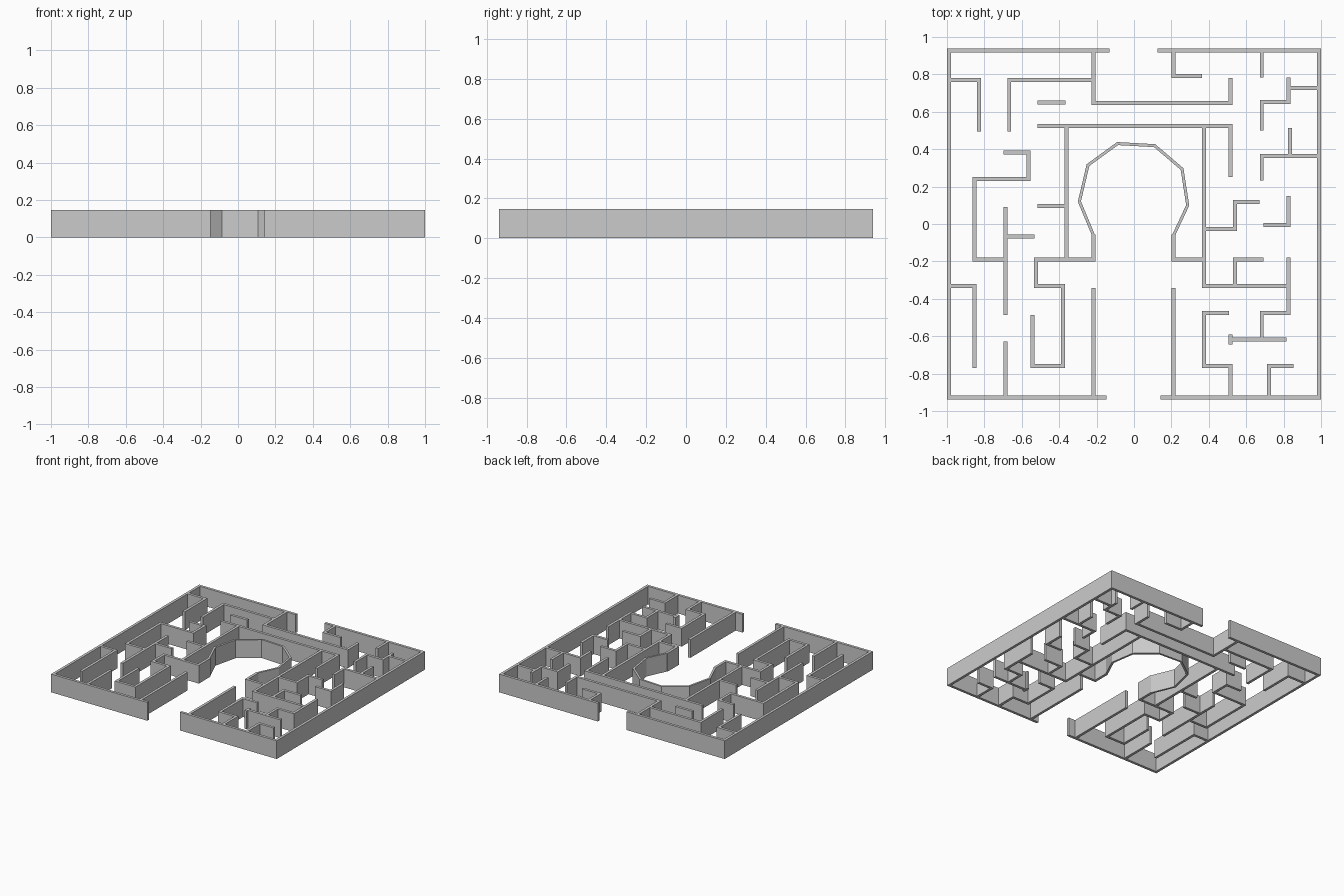
import bpy, bmesh
from mathutils import Vector

if "Cube" in bpy.data.objects:
    bpy.data.objects.remove(bpy.data.objects["Cube"])

H = 0.146      # wall height
T = 0.0213     # wall thickness


def add_strip(bm, pts, t):
    """Mitred wall of thickness t along a centre line."""
    pts = [Vector(p) for p in pts]
    dirs = [(b - a).normalized() for a, b in zip(pts, pts[1:])]
    rings = []
    for i, p in enumerate(pts):
        d0, d1 = dirs[max(i - 1, 0)], dirs[min(i, len(dirs) - 1)]
        n0, n1 = Vector((-d0.y, d0.x)), Vector((-d1.y, d1.x))
        m = (n0 + n1).normalized()
        off = m * (t / 2 / m.dot(n0))
        l, r = p + off, p - off
        rings.append([bm.verts.new((q.x, q.y, z))
                      for q, z in ((l, 0), (r, 0), (r, H), (l, H))])
    for a, b in zip(rings, rings[1:]):
        for k in range(4):
            bm.faces.new((a[k], a[(k + 1) % 4], b[(k + 1) % 4], b[k]))
    bm.faces.new(rings[0])
    bm.faces.new(rings[-1])


def turns(axis, x, y, *stops):
    """Right-angled path: start point, then alternating x / y targets."""
    p = [x, y]
    pts = [tuple(p)]
    a = "xy".index(axis)
    for s in stops:
        p[a] = s
        pts.append(tuple(p))
        a = 1 - a
    return pts


def build(name, paths, t=T):
    bm = bmesh.new()
    for pts in paths:
        add_strip(bm, pts, t)
    bmesh.ops.recalc_face_normals(bm, faces=bm.faces)
    me = bpy.data.meshes.new(name)
    bm.to_mesh(me)
    bm.free()
    bpy.context.collection.objects.link(bpy.data.objects.new(name, me))


# Outer boundary, with a gap at front and back
build("outer_wall", [
    turns("x", -0.13, 0.927, -0.989, -0.927, -0.147),
    turns("x", 0.125, 0.927, 0.989, -0.927, 0.142),
])

# Rounded chamber and the walls that frame it
build("round_chamber", [[
    (-0.217, -0.06), (-0.292, 0.12), (-0.246, 0.315), (-0.088, 0.43),
    (0.11, 0.419), (0.257, 0.294), (0.287, 0.10), (0.212, -0.06)]], 0.016)
build("chamber_frame", [
    turns("x", -0.517, 0.525, 0.517, 0.25),
    turns("y", -0.362, 0.525, -0.19, -0.217, -0.055),
    turns("y", 0.374, 0.525, -0.332, 0.825, -0.18),
    turns("x", 0.374, -0.19, 0.212, -0.055),
])

# Straight walls of the entrance passage
build("entrance_passage", [turns("y", x, -0.342, -0.927) for x in (-0.217, 0.212)])

# Back left maze
build("back_left_maze", [
    turns("x", -0.989, 0.77, -0.828, 0.495),
    turns("y", -0.667, 0.495, 0.77, -0.217),
    turns("y", -0.217, 0.927, 0.647, 0.517, 0.78),
    turns("x", -0.517, 0.65, -0.367),
])

# Left side maze
build("left_maze", [
    turns("x", -0.697, 0.383, -0.565, 0.24, -0.852, -0.19, -0.688),
    turns("y", -0.688, 0.09, -0.487),
    turns("x", -0.688, -0.067, -0.533),
    turns("x", -0.517, 0.097, -0.362),
    turns("x", -0.989, -0.332, -0.852, -0.77),
    turns("y", -0.688, -0.627, -0.927),
    turns("x", -0.362, -0.19, -0.523, -0.332, -0.38, -0.76, -0.543, -0.487),
])

# Back right maze
build("back_right_maze", [
    turns("y", 0.212, 0.927, 0.79, 0.363),
    turns("y", 0.683, 0.927, 0.783),
    turns("y", 0.825, 0.783, 0.653, 0.683, 0.5),
    turns("x", 0.825, 0.727, 0.989),
    turns("y", 0.835, 0.513, 0.363),
    turns("x", 0.989, 0.363, 0.683, 0.232),
])

# Right side maze
build("right_maze", [
    turns("x", 0.374, -0.027, 0.54, 0.118, 0.67),
    turns("x", 0.693, -0.005, 0.825, 0.15),
    turns("y", 0.54, -0.332, -0.19, 0.693),
    turns("y", 0.825, -0.332, -0.475, 0.683, -0.617),
    turns("x", 0.508, -0.475, 0.374, -0.76, 0.517, -0.927),
    turns("y", 0.517, -0.59, -0.643),
    turns("x", 0.517, -0.617, 0.815),
    turns("y", 0.723, -0.927, -0.76, 0.852),
])
